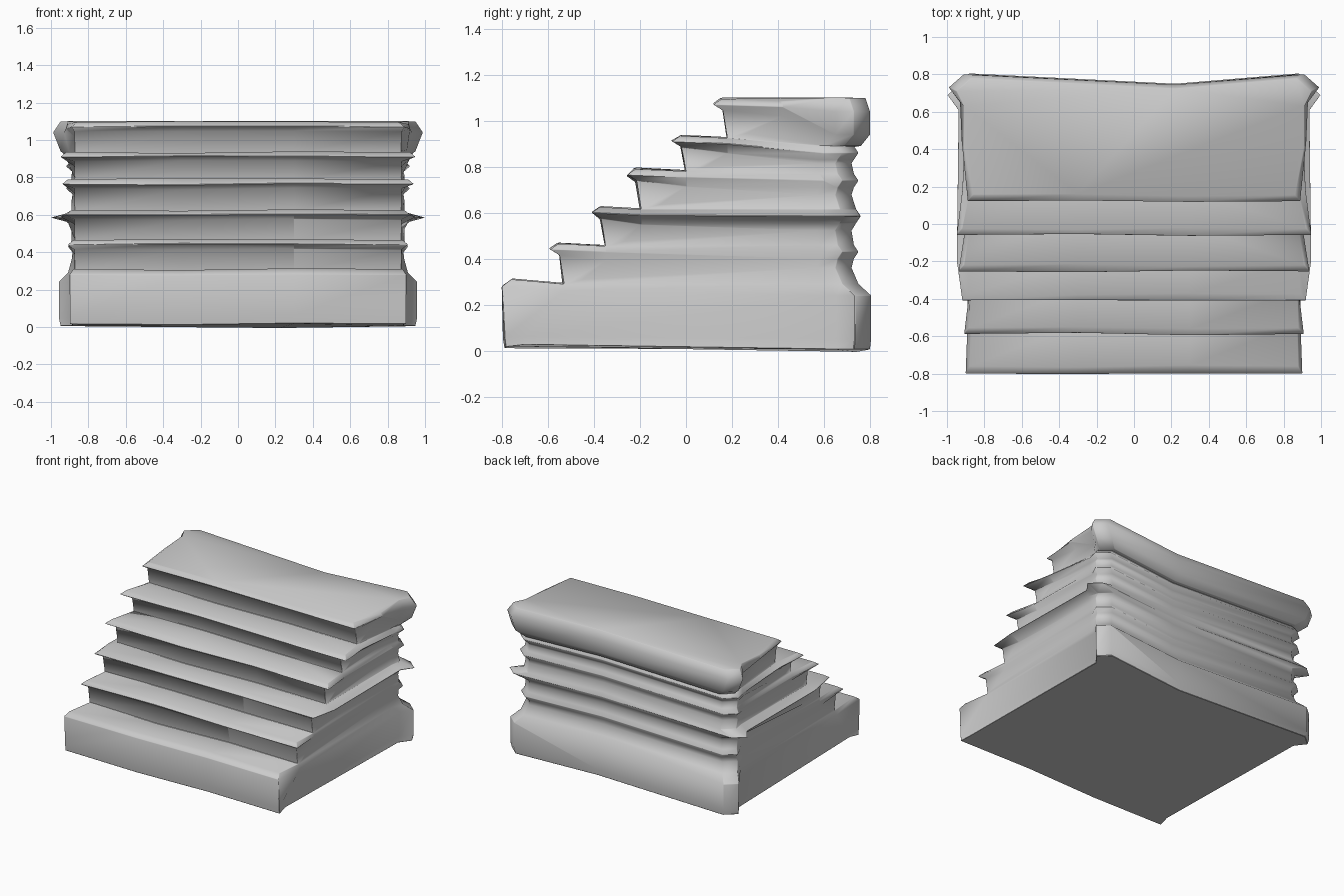
import bpy, bmesh, math, random

random.seed(4)
if "Cube" in bpy.data.objects:
    bpy.data.objects.remove(bpy.data.objects["Cube"])

stone = bpy.data.materials.new("grey stone")
stone.use_nodes = True
grey = (0.6, 0.6, 0.6, 1)
stone.diffuse_color = grey
stone.node_tree.nodes["Principled BSDF"].inputs["Base Color"].default_value = grey

INNER = 0.875  # half width of the recessed walls


def ring(front, front_w, shoulder, side_w, back, corner_w):
    """One layer outline: front and back are (y, z), shoulder is (x, y, z)."""
    fy, fz = front
    by, bz = back
    right = [(front_w, fy, fz), shoulder, (side_w, by - 0.15, bz),
             (corner_w, by - 0.07, bz), (corner_w - 0.08, by, bz)]
    left = [(-x, y, z) for x, y, z in reversed(right)]
    wave = random.uniform(-0.008, 0.008)
    nose = [(-0.3, fy + wave, fz + wave), (0.3, fy - wave, fz + 0.004)]
    return nose + right + [(0.22, by - 0.055, bz - 0.01)] + left


# Steps: nose y, nose z, half widths at front, shoulder, side and corner, back y, back z
steps = [
    (-0.59, 0.44, 0.91, 0.88, 0.88, 0.91, 0.75, 0.43),
    (-0.41, 0.60, 0.92, 0.95, 0.94, 1.00, 0.76, 0.585),
    (-0.255, 0.765, 0.94, 0.90, 0.88, 0.92, 0.75, 0.74),
    (-0.06, 0.91, 0.95, 0.92, 0.90, 0.92, 0.75, 0.86),
    (0.12, 1.07, 0.89, 0.92, 0.93, 0.99, 0.80, 1.04),
]

# Base block with flared rear corners
foot_y, foot_z = steps[0][0] + 0.06, 0.29
layers = [
    ring((-0.785, 0.015), 0.90, (0.885, -0.70, 0.025), 0.89, (0.80, 0.005), 0.95),
    ring((-0.79, 0.06), 0.90, (0.875, -0.70, 0.06), 0.89, (0.805, 0.05), 0.96),
    ring((-0.80, 0.28), 0.90, (0.89, foot_y, 0.26), 0.90, (0.805, 0.24), 0.96),
    ring((-0.76, 0.31), 0.88, (INNER, foot_y, foot_z), 0.88, (0.75, 0.29), 0.91),
]
prev_back = 0.29

# Each step: riser foot, underside of nose, nose tip, tread edge
for i, (y, z, front_w, mid_w, side_w, corner_w, by, bz) in enumerate(steps):
    top = i == len(steps) - 1
    next_y = steps[i + 1][0] + 0.06 if not top else y + 0.3
    valley = (prev_back + bz) / 2
    under = ((0.80, 0.94) if top else (by - 0.02, bz - 0.03))
    under_w = 0.95 if top else INNER + 0.01
    layers.append(ring((foot_y, foot_z), INNER, (INNER, foot_y + 0.08, foot_z + 0.02),
                       INNER, (0.76, 0.89) if top else (0.72, valley), 0.89))
    layers.append(ring((y + 0.04, z - 0.025), INNER, (INNER, next_y, z - 0.05),
                       (INNER + side_w) / 2, under, under_w))
    layers.append(ring((y, z), front_w, (mid_w, next_y, z - 0.01), side_w, (by, bz), corner_w))
    foot_y, foot_z = next_y, z + 0.015
    edge_w = 0.91 if top else INNER
    layers.append(ring((y + 0.035, z + 0.025), front_w - 0.03, (edge_w, foot_y, foot_z),
                       edge_w, (0.78, 1.10) if top else (by - 0.02, bz + 0.03),
                       0.95 if top else 0.89))
    prev_back = bz + 0.03

# Loft the layers and close both ends
bm = bmesh.new()
loops = [[bm.verts.new(p) for p in layer] for layer in layers]
for low, high in zip(loops, loops[1:]):
    n = len(low)
    for k in range(n):
        j = (k + 1) % n
        bm.faces.new((low[k], low[j], high[j], high[k]))
bm.faces.new(list(reversed(loops[0])))
bm.faces.new(loops[-1])
bmesh.ops.remove_doubles(bm, verts=bm.verts, dist=0.002)
bmesh.ops.recalc_face_normals(bm, faces=bm.faces)
mesh = bpy.data.meshes.new("stone_steps")
bm.to_mesh(mesh)
bm.free()
mesh.materials.append(stone)

stairs = bpy.data.objects.new("stone_steps", mesh)
bpy.context.collection.objects.link(stairs)
bpy.context.view_layer.objects.active = stairs
stairs.select_set(True)

# Soften the worn edges slightly
bevel = stairs.modifiers.new("worn_edges", "BEVEL")
bevel.width = 0.008
bevel.segments = 1
bevel.limit_method = "ANGLE"
bevel.angle_limit = math.radians(50)
bpy.ops.object.shade_smooth_by_angle(angle=math.radians(75))
